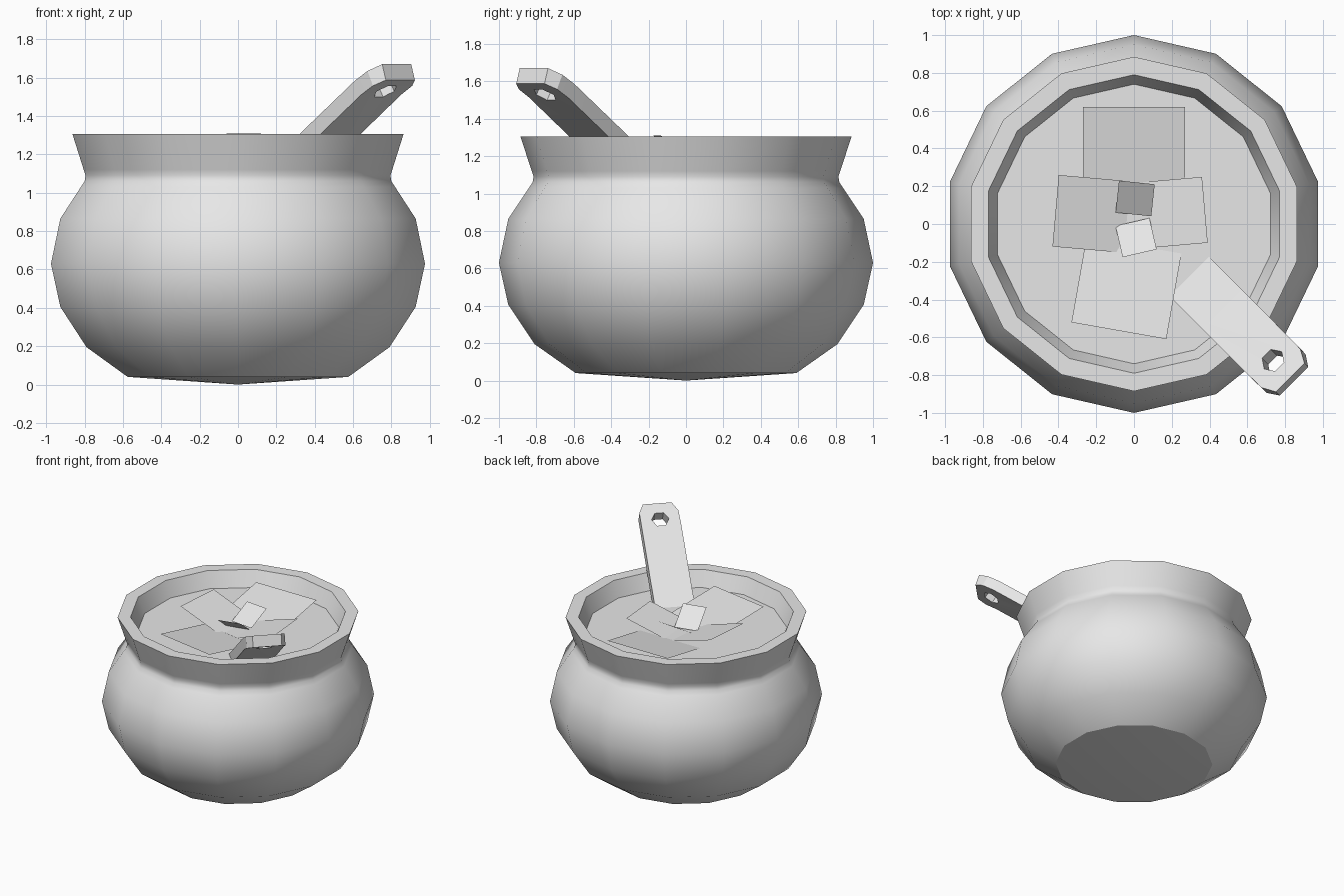
import bpy, bmesh
from math import sin, cos, pi, radians
from mathutils import Vector, Matrix

cube = bpy.data.objects.get("Cube")
if cube:
    bpy.data.objects.remove(cube, do_unlink=True)

SIDES = 14
SOUP_Z = 1.18

grey = bpy.data.materials.new("plain_grey")
grey.use_nodes = True
grey.diffuse_color = (0.8, 0.8, 0.8, 1)
grey.node_tree.nodes["Principled BSDF"].inputs["Base Color"].default_value = (0.8, 0.8, 0.8, 1)


def finish(name, bm, smooth_angle=None, fix_normals=True):
    """Turn a bmesh into a named, coloured object."""
    if fix_normals:
        bmesh.ops.recalc_face_normals(bm, faces=bm.faces)
    mesh = bpy.data.meshes.new(name)
    bm.to_mesh(mesh)
    bm.free()
    mesh.materials.append(grey)
    obj = bpy.data.objects.new(name, mesh)
    bpy.context.collection.objects.link(obj)
    if smooth_angle:
        select_only(obj)
        bpy.ops.object.shade_smooth_by_angle(angle=radians(smooth_angle))
    return obj


def select_only(obj):
    bpy.ops.object.select_all(action="DESELECT")
    obj.select_set(True)
    bpy.context.view_layer.objects.active = obj


def lathe(name, profile, smooth_angle):
    """Revolve (radius, height) points; a zero radius becomes a single pole."""
    bm = bmesh.new()
    rings = []
    for r, z in profile:
        if r == 0:
            rings.append([bm.verts.new((0, 0, z))] * SIDES)
        else:
            angles = [pi / 2 + 2 * pi * i / SIDES for i in range(SIDES)]
            rings.append([bm.verts.new((r * cos(a), r * sin(a), z)) for a in angles])
    for low, high in zip(rings, rings[1:]):
        for i in range(SIDES):
            j = (i + 1) % SIDES
            corners = dict.fromkeys((low[i], low[j], high[j], high[i]))
            bm.faces.new(list(corners))
    return finish(name, bm, smooth_angle)


def sheet(name, outer_mid, heading, width, length, drop):
    """Flat square piece whose raised edge points along the heading."""
    a = radians(heading)
    mid = Vector(outer_mid)
    side = Vector((-sin(a), cos(a), 0)) * width / 2
    inward = Vector((-cos(a) * length, -sin(a) * length, -drop))
    bm = bmesh.new()
    corners = (mid - side, mid + side, mid + side + inward, mid - side + inward)
    bm.faces.new([bm.verts.new(p) for p in corners])
    return finish(name, bm, fix_normals=False)


# Pot: shallow pointed base, round belly, flared neck, flat rim, inner wall
lathe("pot", [
    (0, 0), (0.59, 0.04), (0.81, 0.195), (0.95, 0.405), (1, 0.63), (0.95, 0.865),
    (0.84, 1.03), (0.82, 1.06), (0.815, 1.09), (0.825, 1.12), (0.885, 1.305),
    (0.79, 1.305), (0.74, SOUP_Z),
], 28)

# Soup surface
bm = bmesh.new()
bmesh.ops.create_circle(bm, cap_ends=True, segments=SIDES, radius=0.74,
                        matrix=Matrix.Translation((0, 0, SOUP_Z)))
soup = finish("soup_surface", bm, fix_normals=False)
if soup.data.polygons[0].normal.z < 0:
    soup.data.flip_normals()

# Floating pieces, each rising away from the middle
sheet("back_piece", (0, 0.62, 1.255), 90, 0.54, 0.5, 0.09)
sheet("front_piece", (-0.08, -0.565, 1.255), -100, 0.51, 0.46, 0.07)
sheet("left_side_piece", (-0.415, 0.07, 1.3), 175, 0.38, 0.38, 0.12)
sheet("right_side_piece", (0.375, 0.075, 1.27), 5, 0.35, 0.36, 0.1)
sheet("small_back_piece", (0.015, 0.22, 1.3), 84, 0.19, 0.17, 0.1)
sheet("small_front_piece", (0.03, -0.155, 1.31), -77, 0.185, 0.17, 0.12)

# Ladle handle: stations of (distance out, top height, half width, slope)
THICK = 0.087
stations = [(0.2, 1.045, 0.148, 34), (0.59, 1.305, 0.148, 34), (1.0, 1.585, 0.147, 34),
            (1.09, 1.635, 0.145, 27), (1.16, 1.67, 0.107, 18)]
turn = Matrix.Rotation(-pi / 4, 4, "Z")
bm = bmesh.new()
loops = []
for s, z, half, slope in stations:
    a = radians(slope)
    ds, dz = THICK * sin(a), -THICK * cos(a)
    section = [(s, -half, z), (s, half, z), (s + ds, half, z + dz), (s + ds, -half, z + dz)]
    loops.append([bm.verts.new(turn @ Vector((x, y + 0.01, h))) for x, y, h in section])
for p, q in zip(loops, loops[1:]):
    for i in range(4):
        j = (i + 1) % 4
        bm.faces.new((p[i], p[j], q[j], q[i]))
bm.faces.new(loops[0])
bm.faces.new(loops[-1])
handle = finish("ladle_handle", bm)

# Six-sided hanging hole through the handle end
bm = bmesh.new()
place = turn @ Matrix.Translation((1.05, 0.01, 1.57)) @ Matrix.Rotation(radians(-32), 4, "Y")
bmesh.ops.create_cone(bm, cap_ends=True, segments=6, radius1=0.065, radius2=0.065,
                      depth=0.4, matrix=place)
cutter = finish("hole_cutter", bm)
cutter.hide_render = True
cut = handle.modifiers.new("hanging_hole", "BOOLEAN")
cut.operation = "DIFFERENCE"
cut.solver = "EXACT"
cut.object = cutter
select_only(handle)
bpy.ops.object.modifier_apply(modifier=cut.name)
bpy.data.objects.remove(cutter, do_unlink=True)
bpy.ops.object.shade_smooth_by_angle(angle=radians(25))
